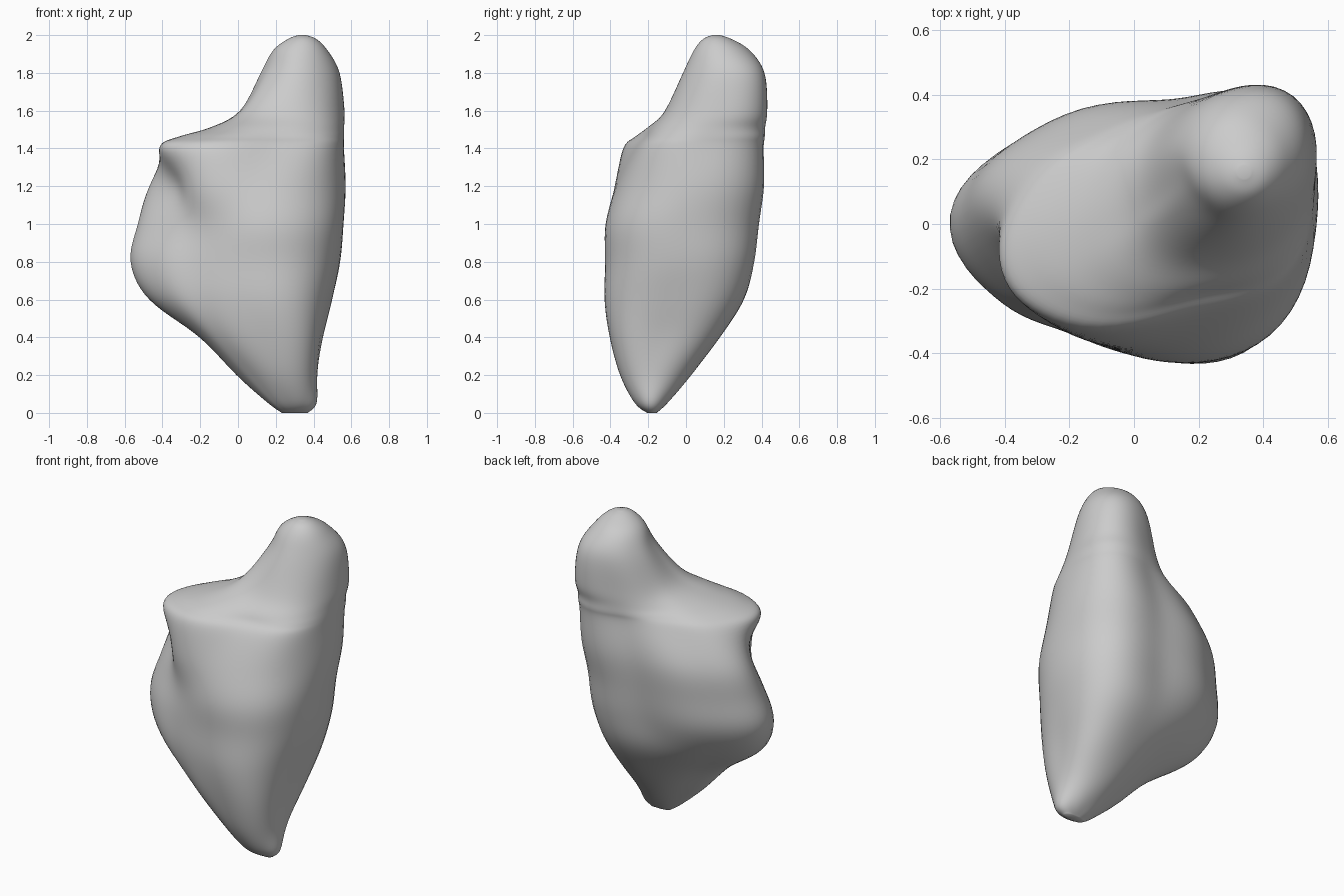
import bpy, bmesh, math

if "Cube" in bpy.data.objects:
    bpy.data.objects.remove(bpy.data.objects["Cube"])

# Directions around the axis (degrees from +x towards +y); denser at the left shoulder
ANGLES = [0, 50, 100, 145, 175, 200, 222, 260, 310]
N = len(ANGLES)

# Cross-sections: z, axis x, axis y, then one radius per direction
SECTIONS = [
    (0.20, .24, -.17, .18, .20, .20, .21, .25, .23, .20, .18, .19),
    (0.40, .18, -.13, .26, .34, .30, .32, .38, .37, .32, .27, .30),
    (0.60, .13, -.09, .36, .45, .38, .46, .61, .51, .39, .335, .38),
    (0.80, .13, -.04, .41, .47, .38, .54, .71, .58, .44, .385, .42),
    (1.00, .15, .00, .41, .45, .37, .53, .69, .56, .47, .43, .44),
    (1.20, .18, .04, .39, .44, .35, .50, .66, .54, .55, .42, .40),
    (1.40, .23, .09, .33, .38, .29, .38, .57, .69, .61, .38, .36),
    (1.46, .25, .11, .31, .36, .28, .33, .48, .61, .55, .34, .33),
    (1.51, .265, .125, .295, .34, .27, .29, .37, .44, .45, .32, .30),
    (1.60, .29, .155, .27, .32, .25, .25, .27, .29, .32, .27, .26),
    (1.80, .33, .21, .21, .23, .20, .20, .21, .21, .22, .23, .21),
]


def cap(z, x, y, rx, ry):
    """Oval section used near the two ends."""
    return (z, x, y) + tuple(
        1 / math.hypot(math.cos(math.radians(a)) / rx, math.sin(math.radians(a)) / ry)
        for a in ANGLES)


rows = ([cap(0, .30, -.18, .07, .025), cap(.05, .29, -.185, .13, .085)] + SECTIONS
        + [cap(1.92, .33, .19, .145, .15), cap(1.98, .34, .165, .075, .075),
           cap(2.0, .34, .16, .02, .02)])


def spline(p0, p1, p2, p3, t):
    return 0.5 * (2 * p1 + (p2 - p0) * t + (2 * p0 - 5 * p1 + 4 * p2 - p3) * t * t
                  + (3 * p1 - p0 - 3 * p2 + p3) * t ** 3)


STEPS, SUB = 7, 8   # subdivisions along the height and around
bm = bmesh.new()
rings = []
last = len(rows) - 1
for s in range(last * STEPS + 1):
    i = min(s // STEPS, last - 1)
    t = s / STEPS - i
    quad = [rows[max(0, min(last, i + k))] for k in (-1, 0, 1, 2)]
    z, cx, cy, *radii = [spline(*v, t) for v in zip(*quad)]
    ring = []
    for a in range(N * SUB):
        j, u = a // SUB, (a % SUB) / SUB
        near = [j + k for k in (-1, 0, 1, 2)]
        r = spline(*[radii[k % N] for k in near], u)
        ang = math.radians(spline(*[ANGLES[k % N] + 360 * (k // N) for k in near], u))
        ring.append(bm.verts.new((cx + r * math.cos(ang), cy + r * math.sin(ang),
                                  max(0, min(2, z)))))
    rings.append(ring)

# Skin between rings and close the ends
n = N * SUB
for lo, hi in zip(rings, rings[1:]):
    for a in range(n):
        b = (a + 1) % n
        bm.faces.new((lo[a], lo[b], hi[b], hi[a]))
bm.faces.new(rings[0][::-1])
bm.faces.new(rings[-1])

# Soften for a weathered surface
for _ in range(6):
    bmesh.ops.smooth_vert(bm, verts=[v for r in rings[1:-1] for v in r], factor=0.5,
                          use_axis_x=True, use_axis_y=True, use_axis_z=True)
for f in bm.faces:
    f.smooth = True

mesh = bpy.data.meshes.new("rock")
bm.to_mesh(mesh)
bm.free()
rock = bpy.data.objects.new("rock", mesh)
bpy.context.collection.objects.link(rock)
